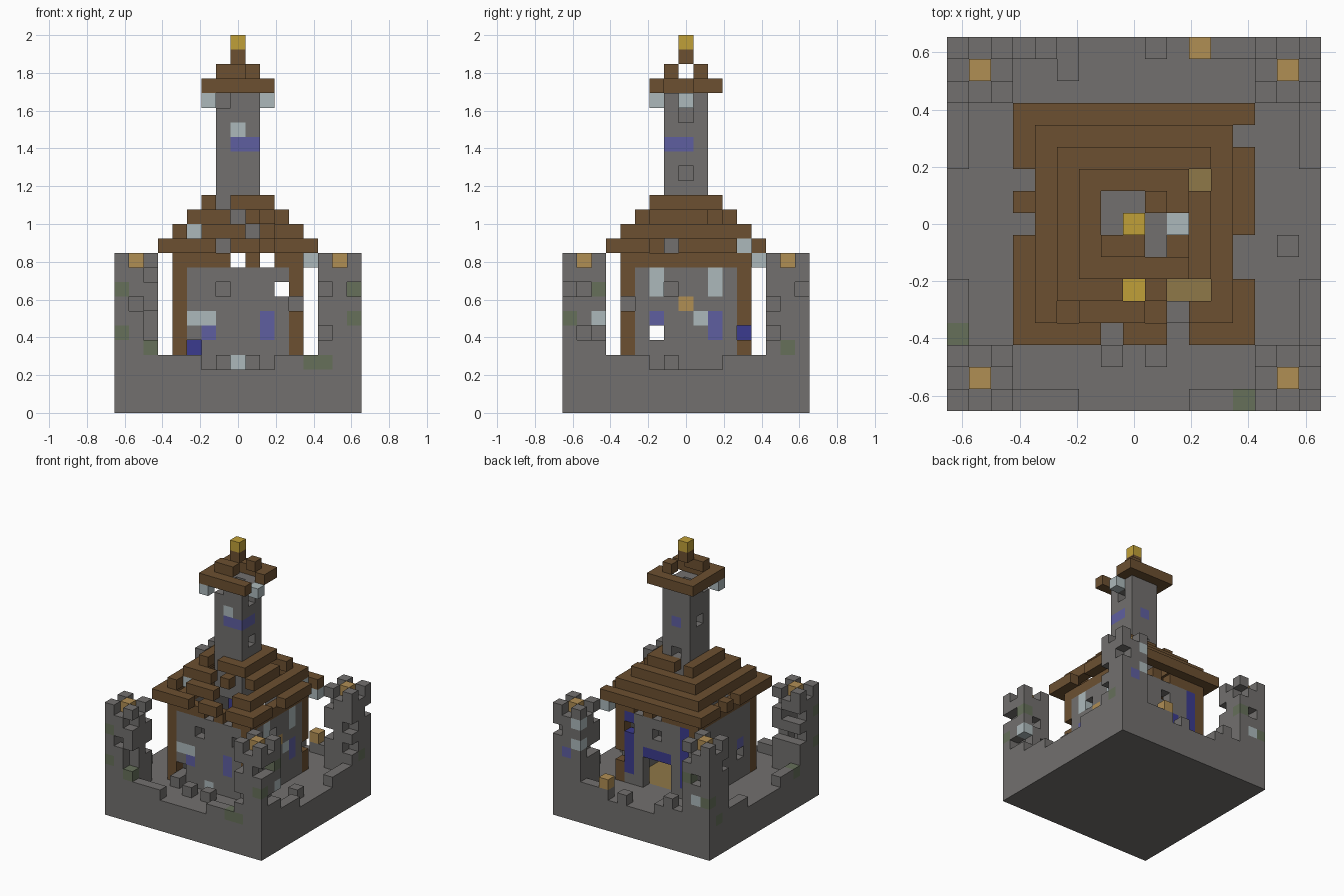
import bpy, bmesh, random
from mathutils import Vector

if "Cube" in bpy.data.objects:
    bpy.data.objects.remove(bpy.data.objects["Cube"], do_unlink=True)

random.seed(7)
V = 2 / 26  # edge of one block


def srgb(hexcode):
    vals = [int(hexcode[n:n + 2], 16) / 255 for n in (0, 2, 4)]
    return [((c + 0.055) / 1.055) ** 2.4 for c in vals] + [1]


PALETTE = {
    "stone": "72706E", "wood": "6C5031", "gold": "C0A038", "lantern": "B08E54",
    "pale_stone": "ACB9BB", "window_blue": "5F5FA0", "banner_blue": "3B3B8E",
    "moss": "66705A", "plank": "8F7848",
}
MATS = {}
for name, code in PALETTE.items():
    m = bpy.data.materials.new(name)
    m.use_nodes = True
    m.diffuse_color = srgb(code)
    m.node_tree.nodes["Principled BSDF"].inputs["Base Color"].default_value = srgb(code)
    MATS[name] = m

AXES = [Vector(a) for a in ((1, 0, 0), (0, 1, 0), (0, 0, 1))]


def build(name, cells):
    """Turn {(i, j, k): material name} into one mesh of outer block faces."""
    bm = bmesh.new()
    used = sorted(set(cells.values()))
    for cell, mat in cells.items():
        mid = Vector((cell[0], cell[1], cell[2] + 0.5))
        for n, axis in enumerate(AXES):
            u, w = AXES[(n + 1) % 3] / 2, AXES[(n + 2) % 3] / 2
            for s in (1, -1):
                side = tuple(int(c + s * a) for c, a in zip(cell, axis))
                if side in cells:
                    continue
                c = mid + axis * s / 2
                ring = [c - u - w, c + u - w, c + u + w, c - u + w][::s]
                f = bm.faces.new([bm.verts.new(p * V) for p in ring])
                f.material_index = used.index(mat)
    bmesh.ops.remove_doubles(bm, verts=bm.verts, dist=V / 100)
    bmesh.ops.dissolve_limit(bm, angle_limit=0.01, verts=bm.verts,
                             edges=bm.edges, delimit={'MATERIAL'})
    mesh = bpy.data.meshes.new(name)
    bm.to_mesh(mesh)
    bm.free()
    for u in used:
        mesh.materials.append(MATS[u])
    ob = bpy.data.objects.new(name, mesh)
    bpy.context.collection.objects.link(ob)
    return ob


def ring(r, levels, mat):
    """Square ring of blocks at distance r from the centre."""
    span = range(-r, r + 1)
    return {(i, j, k): mat for i in span for j in span for k in levels
            if max(abs(i), abs(j)) == r}


def drop(cells, *gone):
    for g in gone:
        cells.pop(g, None)


def paint(cells, mat, *where):
    for w in where:
        cells[w] = mat


# Foundation slab with the hall floor set into its top
base = {(i, j, k): "stone" for i in range(-8, 9) for j in range(-8, 9) for k in range(3)}
for i in range(-3, 4):
    for j in range(-3, 4):
        base[i, j, 2] = "plank"
base[0, -3, 2] = "gold"
build("foundation", base)

# Low outer wall, open in the middle of every side
wall = {c: m for c, m in ring(8, [3], "stone").items()
        if 2 < max(min(abs(c[0]), 8), 0) < 6 or 2 < abs(c[1]) < 6}
paint(wall, "moss", (5, -8, 3), (-8, -5, 3))
paint(wall, "stone", (1, 8, 3), (-3, 7, 3), (3, 8, 4), (-4, 8, 4))
paint(wall, "lantern", (3, 8, 4))
build("outer_wall", wall)

# Rubble on the courtyard floor
build("rubble", {c: "stone" for c in ((7, -1, 3), (-1, -6, 3), (1, -6, 3), (-3, -5, 3))})

# Four ruined corner towers: hollow shaft, corner merlons, lantern on top
HOLES = {
    (-1, -1): [(-7, -8, 7)],
    (1, -1): [(8, -8, 8), (8, -7, 8), (8, -7, 5), (8, -6, 5), (7, -6, 7)],
    (1, 1): [(8, 8, 8), (8, 6, 7), (8, 6, 5)],
    (-1, 1): [(-7, 8, 7), (-8, 6, 8)],
}
SPOTS = {
    (-1, -1): {"moss": [(-8, -8, 8), (-8, -8, 5), (-6, -8, 4)]},
    (1, -1): {"moss": [(8, -8, 6), (6, -8, 3), (8, -6, 8)], "pale_stone": [(8, -6, 6)]},
    (1, 1): {"pale_stone": [(6, 8, 9), (6, 8, 7)], "window_blue": [(7, 8, 6)],
             "moss": [(8, 7, 4)]},
    (-1, 1): {"moss": [(-8, 8, 5), (-6, 8, 7), (-8, 7, 3)], "pale_stone": [(-7, 8, 5)]},
}
for sx, sy in HOLES:
    t = {(i + 7 * sx, j + 7 * sy, k): "stone" for (i, j, k) in ring(1, range(3, 10), "")}
    # worn blocks on the sides that face the courtyard
    for c in list(t):
        inner = abs(c[0]) == 6 or abs(c[1]) == 6
        if inner and c[2] > 4 and random.random() < 0.22:
            del t[c]
    for di in (-1, 1):
        for dj in (-1, 1):
            paint(t, "stone", (7 * sx + di, 7 * sy + dj, 10))
    paint(t, "stone", (7 * sx, 7 * sy, 9))
    paint(t, "lantern", (7 * sx, 7 * sy, 10))
    for mat, where in SPOTS[sx, sy].items():
        paint(t, mat, *where)
    drop(t, *HOLES[sx, sy])
    side = ("left" if sx > 0 else "right")
    build(("front_" if sy < 0 else "back_") + side + "_tower", t)

# Hall walls with timber posts and a timber top beam
hall = ring(4, range(3, 10), "stone")
for c in hall:
    if abs(c[0]) == abs(c[1]):
        hall[c] = "wood"
hall.update(ring(4, [10], "wood"))
for k in (5, 6):
    paint(hall, "window_blue", (2, -4, k), (4, 2, k), (-4, 2, k), (-4, -2, k))
paint(hall, "window_blue", (-2, -4, 5), (4, -2, 6))
paint(hall, "pale_stone", (-3, -4, 6), (-2, -4, 6), (0, -4, 3), (4, 1, 6),
      *[(4, j, k) for j in (-2, 2) for k in (8, 9)])
paint(hall, "lantern", (4, 0, 7))
for k in range(4, 10):  # long banners beside the back door
    paint(hall, "banner_blue", (3, 4, k), (-3, 4, k))
for i in range(-1, 2):  # back door opening under a blue lintel
    paint(hall, "banner_blue", (i, 4, 6))
    drop(hall, *[(i, 4, k) for k in (3, 4, 5)])
drop(hall, (-3, -4, 4), (3, -4, 8), (3, 4, 8), (-1, -4, 8), (4, -4, 7), (4, -2, 5),
     (-4, -2, 5), (4, 4, 5), (4, -1, 8), (0, 4, 8),
     *[(i, j, 10) for i in (0, 2) for j in (-4, 4)])
build("hall_walls", hall)

# Stepped hall roof with missing boards
roof = {}
for k, r in enumerate(range(5, 1, -1), 11):
    roof.update(ring(r, [k], "wood"))
drop(roof, (-5, 2, 11), (-5, 0, 11), (5, 4, 11), (5, -1, 11), (5, -2, 11),
     (-1, -5, 11), (2, -5, 11), (1, -4, 12), (2, -4, 12), (-3, -4, 12),
     (0, -3, 13), (2, -3, 13), (3, -3, 13), (3, 2, 13), (-1, -2, 14), (-1, 2, 14),
     (5, -1, 11))
build("hall_roof", roof)

# Central spire shaft with a small window in each face
shaft = ring(1, range(11, 22), "stone")
paint(shaft, "window_blue", (0, -1, 18), (1, -1, 18), (1, 0, 18), (0, 1, 18))
paint(shaft, "pale_stone", (0, -1, 19))
drop(shaft, (-1, 0, 18), (1, 0, 16), (1, 0, 20), (0, 1, 15), (-1, -1, 21))
build("spire_shaft", shaft)

# Spire cap, worn on two sides
cap = ring(2, [22], "wood")
drop(cap, (2, 0, 22), (2, -1, 22))
paint(cap, "wood", (1, 1, 23), (-1, -1, 23), (0, -1, 23), (0, 0, 24))
build("spire_cap", cap)
build("spire_finial", {(0, 0, 25): "gold"})

# Pale brackets left under the eaves
build("eave_brackets", {c: "pale_stone" for c in (
    (5, 5, 10), (4, 4, 11), (-3, -3, 12), (-2, -2, 21), (2, 0, 21))})
